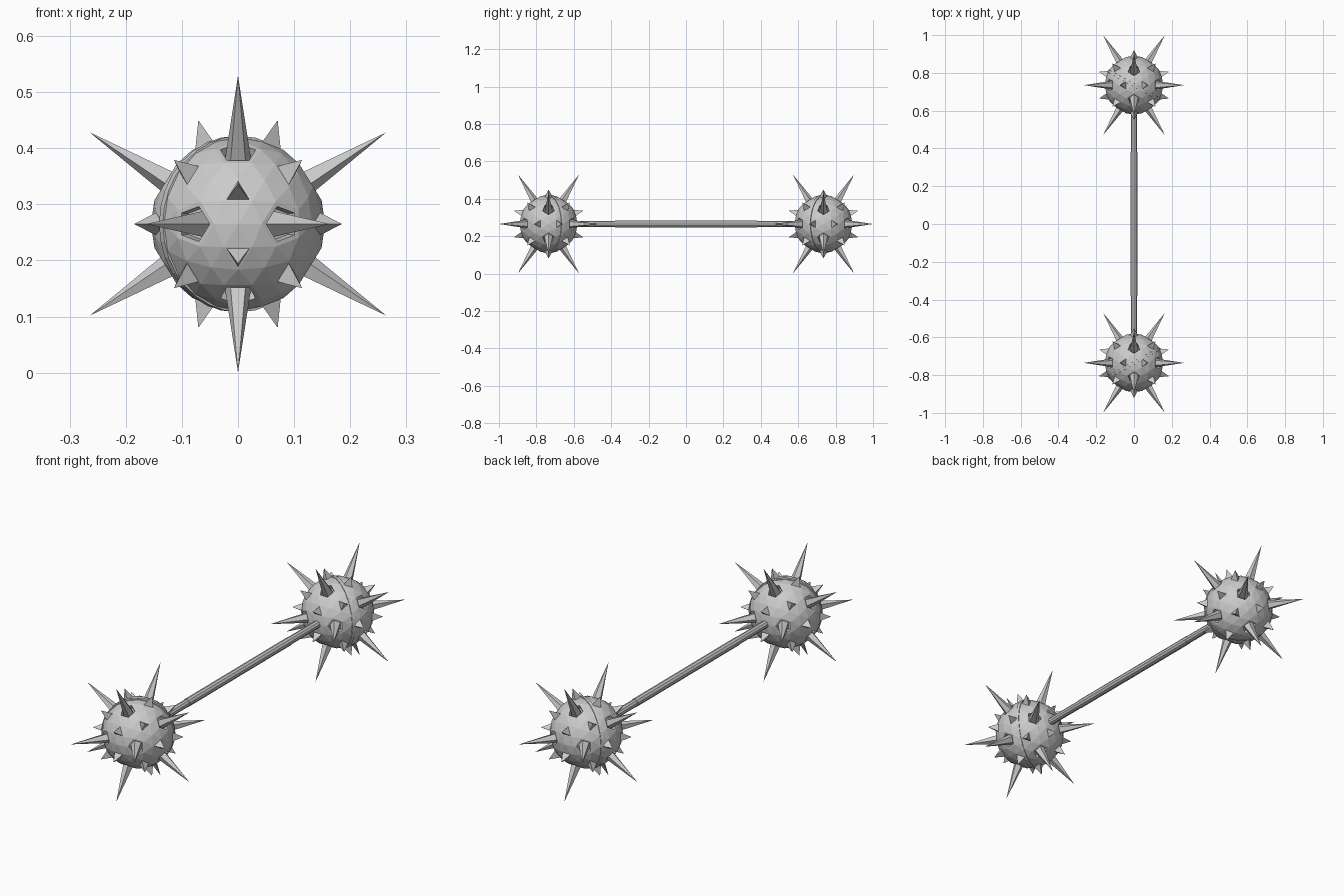
import bpy, bmesh, math
from mathutils import Vector, Matrix

if "Cube" in bpy.data.objects:
    bpy.data.objects.remove(bpy.data.objects["Cube"])

CENTRE = Vector((0, 0.735, 0.265))
R = 0.155          # ball radius
TIP = 0.311        # long spike reach
STUD = 0.198       # short spike reach


def finish(bm, name, mirror=True):
    bmesh.ops.recalc_face_normals(bm, faces=bm.faces[:])
    me = bpy.data.meshes.new(name)
    bm.to_mesh(me)
    bm.free()
    ob = bpy.data.objects.new(name, me)
    bpy.context.collection.objects.link(ob)
    if mirror:
        m = ob.modifiers.new("both_ends", 'MIRROR')
        m.use_axis = (False, True, False)
    return ob


def bridge(bm, a, b):
    n = len(a)
    for i in range(n):
        j = (i + 1) % n
        bm.faces.new((a[i], a[j], b[j], b[i]))


# icosahedron directions and face-centre directions
phi = (1 + 5 ** 0.5) / 2
dirs = []
for a in (-1, 1):
    for b in (-phi, phi):
        dirs += [Vector((0, a, b)), Vector((a, b, 0)), Vector((b, 0, a))]
dirs = [d.normalized() for d in dirs]

# spiked ball: faceted sphere
bm = bmesh.new()
for d in dirs:
    bm.verts.new(d)
bmesh.ops.convex_hull(bm, input=bm.verts[:])
face_dirs = [f.calc_center_median().normalized() for f in bm.faces]
for _ in range(2):
    bmesh.ops.subdivide_edges(bm, edges=bm.edges[:], cuts=1, use_grid_fill=True)
    for v in bm.verts:
        v.co.normalize()
for v in bm.verts:
    v.co *= R
bm.normal_update()

# short three-sided spikes on the face centres
for d in face_dirs:
    f = max(bm.faces, key=lambda f: f.calc_center_median().normalized().dot(d))
    c = f.calc_center_median()
    base = [bm.verts.new(c + (v.co - c) * 0.8) for v in f.verts]
    bridge(bm, list(f.verts), base)
    tip = bm.verts.new(d * STUD)
    for i in range(3):
        bm.faces.new((base[i], base[(i + 1) % 3], tip))
    bm.faces.remove(f)

# long five-sided spikes sitting in recessed sockets
for d in dirs:
    v = max(bm.verts, key=lambda v: v.co.normalized().dot(d) - (v.co.length > R * 1.05))
    ring = [e.other_vert(v) for e in v.link_edges]
    u = d.orthogonal().normalized()
    w = d.cross(u)
    ring.sort(key=lambda p: math.atan2(p.co.dot(w), p.co.dot(u)))
    bm.verts.remove(v)
    c = sum((p.co for p in ring), Vector()) / 5
    prev = ring
    for scale, drop in ((0.78, 0), (0.74, 0.02), (0.58, 0.02)):
        nxt = [bm.verts.new(c + (p.co - c) * scale - d * drop) for p in ring]
        bridge(bm, prev, nxt)
        prev = nxt
    tip = bm.verts.new(d * TIP)
    for i in range(5):
        bm.faces.new((prev[i], prev[(i + 1) % 5], tip))
bmesh.ops.translate(bm, verts=bm.verts[:], vec=CENTRE)
finish(bm, "spiked_ball")

# thin seam band around each ball
bm = bmesh.new()
a = math.radians(-29)
side = Vector((math.cos(a), math.sin(a), 0))
norm = Vector((-math.sin(a), math.cos(a), 0))
loops = []
for r, o in ((0.146, -0.008), (0.157, -0.007), (0.157, 0.007), (0.146, 0.008)):
    loop = []
    for i in range(32):
        t = 2 * math.pi * i / 32
        loop.append(bm.verts.new(CENTRE + side * r * math.cos(t)
                                 + Vector((0, 0, r * math.sin(t))) + norm * o))
    loops.append(loop)
for i in range(4):
    bridge(bm, loops[i], loops[(i + 1) % 4])
finish(bm, "seam_band")


# handle rod and its slightly slimmer ends
def rod(name, radius, y0, y1, mirror):
    bm = bmesh.new()
    bmesh.ops.create_cone(bm, cap_ends=True, segments=10, radius1=radius,
                          radius2=radius, depth=y1 - y0)
    bmesh.ops.transform(bm, verts=bm.verts[:], matrix=Matrix.Translation(
        (0, (y0 + y1) / 2, CENTRE.z)) @ Matrix.Rotation(math.pi / 2, 4, 'X'))
    finish(bm, name, mirror)


rod("handle", 0.0185, -0.38, 0.38, False)
rod("handle_end", 0.017, 0.379, 0.62, True)
